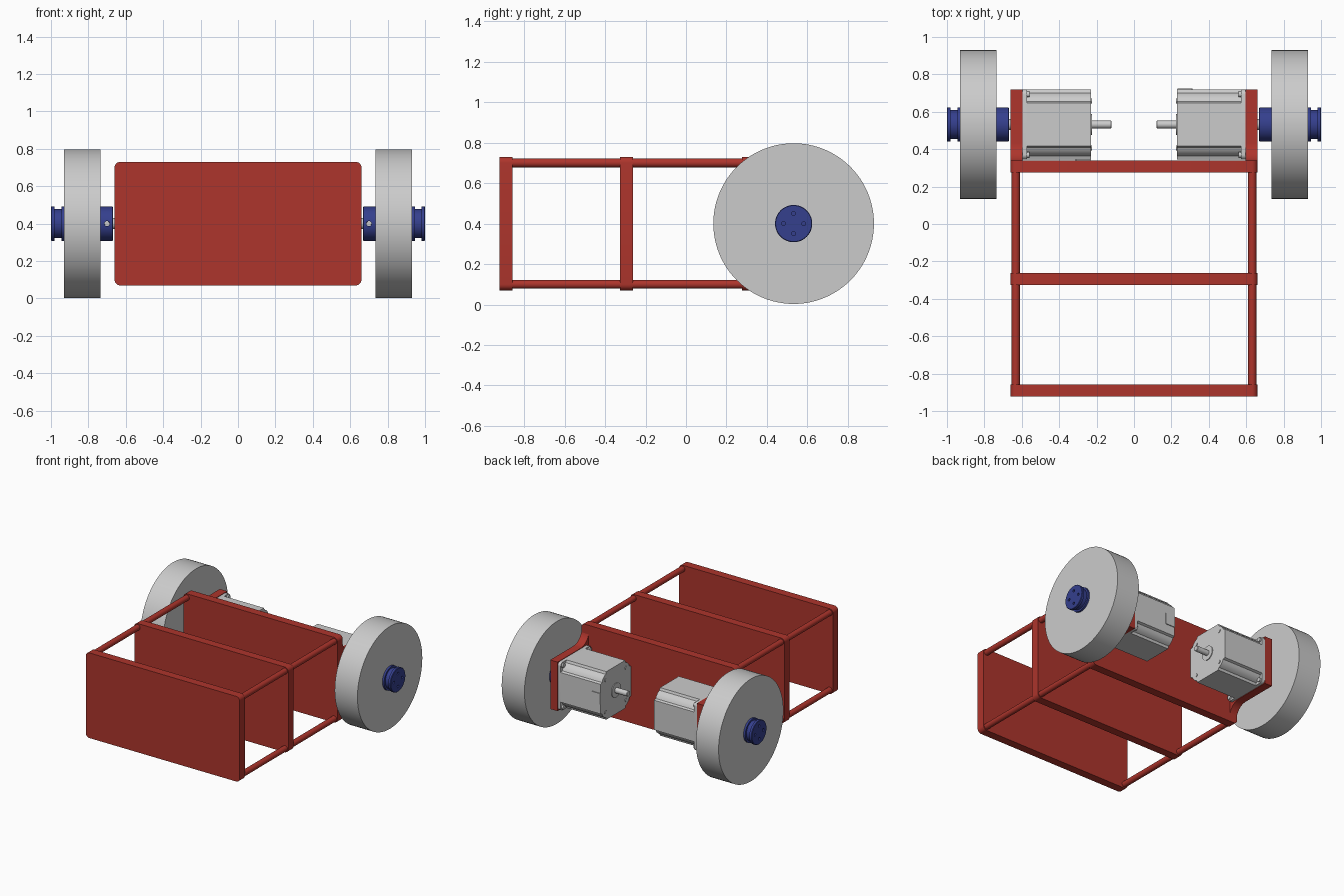
import bpy, bmesh
from math import sin, cos, pi, radians
from mathutils import Vector

if "Cube" in bpy.data.objects:
    bpy.data.objects.remove(bpy.data.objects["Cube"])

RED = bpy.data.materials.new("red_frame")
RED.diffuse_color = (0.42, 0.035, 0.025, 1)
RED.use_nodes = True
RED.node_tree.nodes["Principled BSDF"].inputs["Base Color"].default_value = RED.diffuse_color
BLUE = bpy.data.materials.new("blue_hub")
BLUE.diffuse_color = (0.035, 0.05, 0.27, 1)
BLUE.use_nodes = True
BLUE.node_tree.nodes["Principled BSDF"].inputs["Base Color"].default_value = BLUE.diffuse_color

AY, AZ = 0.532, 0.40  # wheel axle position


def arc(cx, cy, r, a0, a1, n=8):
    return [(cx + r * cos(radians(a0 + (a1 - a0) * i / n)),
             cy + r * sin(radians(a0 + (a1 - a0) * i / n))) for i in range(n + 1)]


def rounded(cx, cy, hx, hy, r):
    pts = []
    for sx, sy, a in ((1, 1, 0), (-1, 1, 90), (-1, -1, 180), (1, -1, 270)):
        pts += arc(cx + sx * (hx - r), cy + sy * (hy - r), r, a, a + 90)
    return pts


def circle(cx, cy, r, n=32):
    return arc(cx, cy, r, 0, 360, n)[:-1]


def stack(name, loops, axis, mat=None, mirror=False):
    """Skin equal-length outlines [(position, points)] along an axis."""
    bm = bmesh.new()
    place = {'X': lambda p, u, v: (p, u, v), 'Y': lambda p, u, v: (u, p, v)}[axis]
    rings = [[bm.verts.new(place(p, u, v)) for u, v in pts] for p, pts in loops]
    for a, b in zip(rings, rings[1:]):
        for i in range(len(a)):
            j = (i + 1) % len(a)
            bm.faces.new((a[i], a[j], b[j], b[i]))
    bm.faces.new(rings[0][::-1])
    bm.faces.new(rings[-1])
    bmesh.ops.recalc_face_normals(bm, faces=bm.faces)
    me = bpy.data.meshes.new(name)
    bm.to_mesh(me)
    bm.free()
    ob = bpy.data.objects.new(name, me)
    bpy.context.collection.objects.link(ob)
    if mat:
        me.materials.append(mat)
    if mirror:
        ob.modifiers.new("other_side", 'MIRROR').use_bisect_axis[0] = False
    smooth(ob)
    return ob


def smooth(ob):
    bpy.ops.object.select_all(action='DESELECT')
    ob.select_set(True)
    bpy.context.view_layer.objects.active = ob
    bpy.ops.object.shade_smooth_by_angle(angle=radians(35))


def prism(name, pts, axis, a, b, mat=None, mirror=False):
    return stack(name, [(a, pts), (b, pts)], axis, mat, mirror)


def lathe(name, profile, mat=None, mirror=True, n=48):
    return stack(name, [(x, circle(AY, AZ, r, n)) for x, r in profile], 'X', mat, mirror)


def drill(ob, cutters):
    for c in cutters:
        c.hide_render = True
        m = ob.modifiers.new("hole", 'BOOLEAN')
        m.object, m.operation, m.solver = c, 'DIFFERENCE', 'EXACT'
        bpy.context.view_layer.objects.active = ob
        bpy.ops.object.modifier_apply(modifier=m.name)
        bpy.data.objects.remove(c)
    smooth(ob)


# Frame: three upright plates joined by four rods
for name, y in (("front_plate", -0.89), ("middle_plate", -0.295), ("rear_plate", 0.308)):
    prism(name, rounded(0, AZ, 0.66, 0.33, 0.03), 'Y', y - 0.032, y + 0.032, RED)
for name, z in (("upper_rod", 0.70), ("lower_rod", 0.10)):
    prism(name, circle(0.632, z, 0.022), 'Y', -0.88, 0.30, RED, True)

# Motor brackets, flared into the rear plate
f, h, y0 = 0.10, 0.19, 0.335
outline = (arc(y0 + f, AZ + h + f, f, 180, 270) + [(0.72, AZ + h), (0.72, AZ - h)]
           + arc(y0 + f, AZ - h - f, f, 90, 180))
prism("motor_bracket", outline, 'X', 0.597, 0.66, RED, True)

# Motors: square flange, body with stepped corners, end shaft and screws
H = 0.186
corner = [(H, 0.115), (0.168, 0.122), (0.160, 0.140), (0.140, 0.160), (0.122, 0.168), (0.115, H)]
body = []
for k in range(4):
    c, s = (1, 0, -1, 0)[k], (0, 1, 0, -1)[k]
    body += [(AY + u * c - v * s, AZ + u * s + v * c) for u, v in corner]
prism("motor_body", body, 'X', 0.23, 0.575, None, True)
prism("motor_flange", rounded(AY, AZ, H, H, 0.025), 'X', 0.572, 0.598, None, True)
lathe("motor_end_ring", [(0.224, 0.055), (0.24, 0.055)])
lathe("motor_rear_shaft", [(0.12, 0.018), (0.124, 0.021), (0.24, 0.021)], n=24)
for i, (a, b) in enumerate(((1, 1), (-1, 1), (-1, -1), (1, -1))):
    prism(f"end_screw_{i}", circle(AY + a * .125, AZ + b * .125, .013, 16), 'X', .225, .24, None, True)
    prism(f"flange_bolt_{i}", circle(AY + a * .162, AZ + b * .162, .016, 16), 'X', .56, .58, None, True)
# Cable outlet on each motor, turned half way round on the second
for name, s in (("right_cable_outlet", 1), ("left_cable_outlet", -1)):
    prism(name, rounded(s * 0.272, AZ, 0.04, 0.045, 0.006), 'Y', AY + s * 0.17, AY + s * 0.192)

# Wheels and drive shafts
lathe("wheel", [(0.735, 0.397), (0.93, 0.397)], n=96)
lathe("drive_shaft", [(0.59, 0.03), (0.75, 0.03)], n=24)

# Hubs: inner collar with set screw, outer grooved collar with four holes
inner = lathe("inner_hub", [(0.668, 0.087), (0.672, 0.092), (0.74, 0.092)], BLUE, False)
drill(inner, [prism("cutter", circle(0.70, AZ, 0.014, 20), 'Y', AY - 0.12, AY - 0.06)])
prism("set_screw", circle(0.70, AZ, 0.0135, 20), 'Y', AY - 0.082, AY - 0.05, None, True)
outer = lathe("outer_hub", [(0.92, 0.092), (0.945, 0.092), (0.945, 0.078), (0.98, 0.078),
                            (0.98, 0.092), (0.997, 0.092), (1.0, 0.089)], BLUE, False)
drill(outer, [prism("cutter", circle(AY + 0.05 * cos(k * pi / 2), AZ + 0.05 * sin(k * pi / 2), 0.01, 16),
                    'X', 0.96, 1.05) for k in range(4)])
for hub in (inner, outer):
    hub.modifiers.new("other_side", 'MIRROR')
